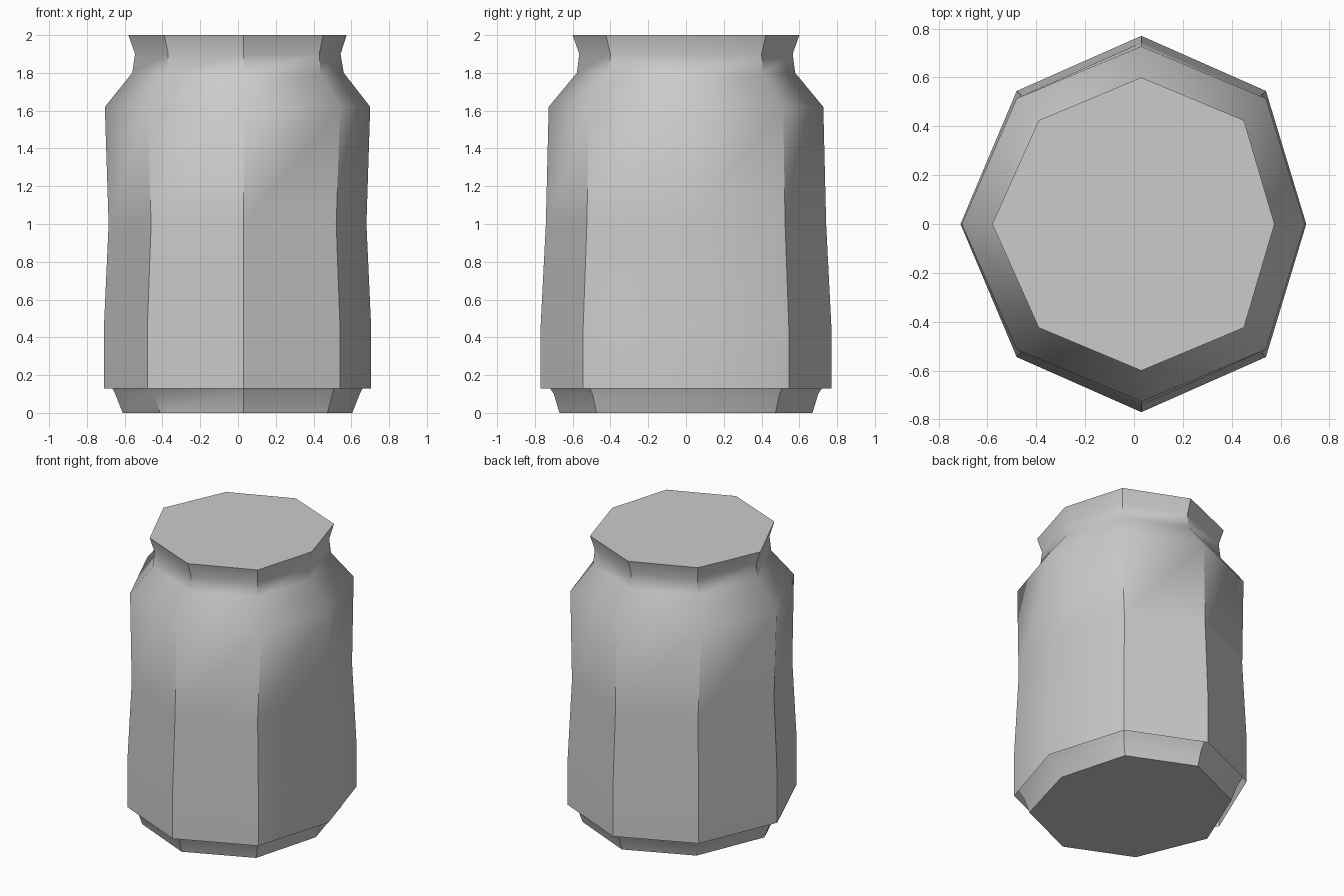
import bpy, bmesh, math

if "Cube" in bpy.data.objects:
    bpy.data.objects.remove(bpy.data.objects["Cube"])

CX = 0.03  # x of the front and back corners
# height, left corner x, right corner x, diagonal corner offset, front/back reach
LEVELS = [
    (0.00, -0.61, 0.605, 0.443, 0.67),    # foot
    (0.10, -0.65, 0.645, 0.47, 0.70),
    (0.13, -0.665, 0.66, 0.48, 0.72),
    (0.20, -0.703, 0.70, 0.506, 0.765),   # flare tucked inside the body
    (0.13, -0.71, 0.705, 0.51, 0.77),     # overhanging lower lip
    (0.45, -0.71, 0.705, 0.51, 0.77),
    (1.00, -0.685, 0.68, 0.49, 0.742),    # waist
    (1.62, -0.705, 0.70, 0.51, 0.727),    # shoulder
    (1.80, -0.56, 0.56, 0.407, 0.578),
    (1.90, -0.545, 0.543, 0.40, 0.565),   # neck
    (2.00, -0.58, 0.575, 0.42, 0.60),     # rim
]


def ring(bm, z, left, right, diag, reach):
    d = reach * math.sqrt(0.5)
    pts = [(right, 0), (CX + diag, d), (CX, reach), (CX - diag, d),
           (left, 0), (CX - diag, -d), (CX, -reach), (CX + diag, -d)]
    return [bm.verts.new((x, y, z)) for x, y in pts]


# Eight-sided can body with flat lid and base
bm = bmesh.new()
rings = [ring(bm, *level) for level in LEVELS]
for a, b in zip(rings, rings[1:]):
    for i in range(8):
        j = (i + 1) % 8
        bm.faces.new((a[i], a[j], b[j], b[i]))
bm.faces.new(list(reversed(rings[0])))
bm.faces.new(rings[-1])

mesh = bpy.data.meshes.new("can_body")
bm.to_mesh(mesh)
bm.free()
can = bpy.data.objects.new("can_body", mesh)
bpy.context.collection.objects.link(can)

# Soft profile, crisp corners
bpy.context.view_layer.objects.active = can
can.select_set(True)
bpy.ops.object.shade_smooth_by_angle(angle=math.radians(40))
